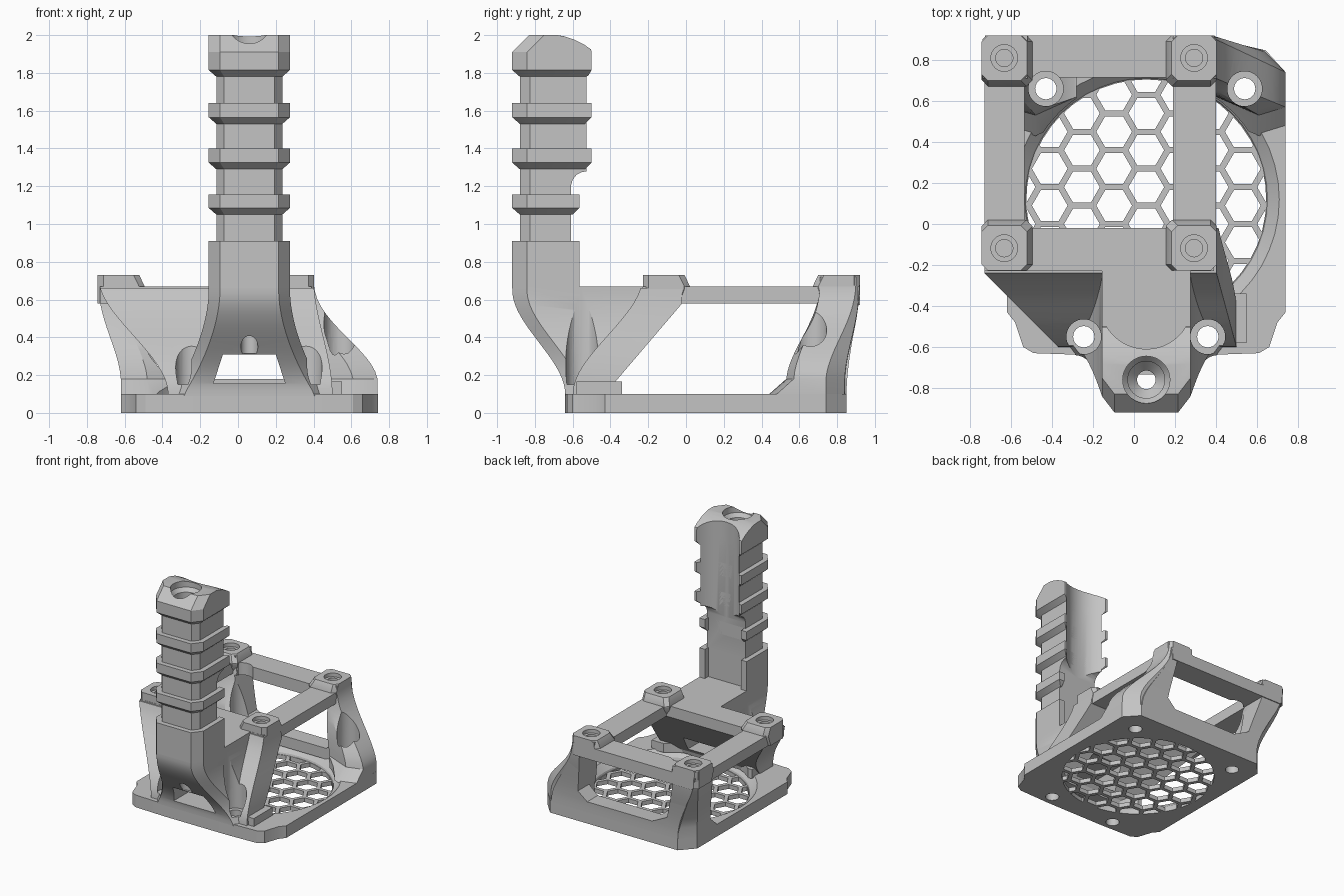
import bpy, bmesh, math

if "Cube" in bpy.data.objects:
    bpy.data.objects.remove(bpy.data.objects["Cube"], do_unlink=True)

grey = bpy.data.materials.new("plain grey")
grey.use_nodes = True
grey.diffuse_color = (0.55, 0.55, 0.55, 1)
grey.node_tree.nodes["Principled BSDF"].inputs["Base Color"].default_value = (0.55, 0.55, 0.55, 1)

CX = 0.06                      # centre line of the tower and fan
FAN = (0.06, 0.12)


def add_loft(bm, sections):
    """Skin equal-length point loops and cap both ends."""
    rings = [[bm.verts.new(p) for p in s] for s in sections]
    n = len(rings[0])
    for a, b in zip(rings, rings[1:]):
        for i in range(n):
            bm.faces.new((a[i], a[(i + 1) % n], b[(i + 1) % n], b[i]))
    bm.faces.new(rings[0][::-1])
    bm.faces.new(rings[-1])


def finish(name, bm):
    bmesh.ops.recalc_face_normals(bm, faces=bm.faces[:])
    mesh = bpy.data.meshes.new(name)
    bm.to_mesh(mesh)
    bm.free()
    mesh.materials.append(grey)
    ob = bpy.data.objects.new(name, mesh)
    bpy.context.collection.objects.link(ob)
    return ob


def loft(name, *stacks):
    bm = bmesh.new()
    for s in stacks:
        add_loft(bm, s)
    return finish(name, bm)


def flat(points, z):
    return [(x, y, z) for x, y in points]


def prism(name, points, z0, z1):
    return loft(name, [flat(points, z0), flat(points, z1)])


def box(name, x0, x1, y0, y1, z0, z1):
    return prism(name, [(x0, y0), (x1, y0), (x1, y1), (x0, y1)], z0, z1)


def circle(x, y, r, n=40):
    return [(x + r * math.cos(math.tau * i / n), y + r * math.sin(math.tau * i / n)) for i in range(n)]


def turned(name, x, y, rz):
    """Round shape from (radius, height) pairs."""
    return loft(name, [flat(circle(x, y, r, 48), z) for r, z in rz])


def boolean(ob, cutter, operation='DIFFERENCE'):
    mod = ob.modifiers.new("cut", 'BOOLEAN')
    mod.operation, mod.solver, mod.object = operation, 'EXACT', cutter
    bpy.context.view_layer.update()
    ev = ob.evaluated_get(bpy.context.evaluated_depsgraph_get())
    mesh = bpy.data.meshes.new_from_object(ev)
    ob.modifiers.clear()
    ob.data = mesh


def mix(a, b, t):
    return a + (b - a) * t


def ease(z, top, bottom):
    t = min(1, max(0, (top - z) / (top - bottom)))
    return t * t * (3 - 2 * t)


def levels(z0, z1, n=14):
    return [mix(z0, z1, i / n) for i in range(n + 1)]


# ---- cutters
screws = [(-0.43, 0.66, 0.11), (0.54, 0.66, 0.11), (-0.245, -0.55, 0.15), (0.36, -0.55, 0.15)]
channels = loft("screw_channels", *[[flat(circle(x, y, 0.085), z), flat(circle(x, y, 0.085), 1.0)]
                                    for x, y, z in screws])
screw_holes = loft("screw_holes", *[[flat(circle(x, y, 0.052, 24), -0.1), flat(circle(x, y, 0.052, 24), 0.4)]
                                    for x, y, z in screws])
airflow = turned("airflow_cutter", *FAN, [(0.6, 0.09), (0.6, 0.575)])
fan_cone = turned("fan_cone", *FAN, [(0.59, 0.035), (0.595, 0.05), (0.65, 0.101), (0.66, 0.11)])
bore = turned("wire_bore", CX, -0.76, [(0.045, 0.315), (0.045, 1.78), (0.09, 1.83),
                                       (0.09, 1.92), (0.115, 1.95), (0.115, 2.1)])
scoop = turned("scoop_cutter", CX, -0.385, [(0.225, 1.2), (0.225, 2.1)])
slot = box("slot_cutter", CX - 0.165, CX + 0.165, -0.61, -0.4, 0.67, 1.25)
tunnel = loft("tunnel_cutter", [[(-0.13, y, 0.155), (0.25, y, 0.155), (0.2, y, 0.31), (-0.08, y, 0.31)]
                                for y in (-1.1, 0.1)])
rear_window = loft("rear_window_cutter", [[(-0.29, y, 0.18), (0.3, y, 0.18), (0.38, y, 0.25),
                                           (0.33, y, 0.57), (-0.52, y, 0.57), (-0.43, y, 0.25)]
                                          for y in (0.45, 1.1)])
hexes = []
for k in range(-4, 5):
    for j in range(-5, 6):
        hx, hy = CX + 0.157 * k, 0.18 * (j + 0.5 * (k % 2))
        if math.hypot(hx - FAN[0], hy - FAN[1]) < 0.66:
            c = circle(hx, hy, 0.087, 6)
            hexes.append([flat(c, -0.1), flat(c, 0.2)])
hex_cutter = loft("hex_cutter", *hexes)
fan_disc = turned("fan_disc", *FAN, [(0.585, -0.05), (0.585, 0.15)])
boolean(hex_cutter, fan_disc, 'INTERSECT')
cutters = [channels, screw_holes, airflow, fan_cone, bore, scoop, slot, tunnel, rear_window, hex_cutter, fan_disc]

parts = []


def part(ob, *cuts):
    for c in cuts:
        boolean(ob, c)
    parts.append(ob)


# ---- base plate with fan grille
half = [(0.27, -0.64), (0.55, -0.63), (0.6, -0.6), (0.64, -0.48), (0.68, -0.43), (0.68, 0.74), (0.58, 0.85)]
outline = [(CX + x, y) for x, y in half] + [(CX - x, y) for x, y in reversed(half)]
part(prism("base_plate", outline, 0, 0.1), fan_cone, hex_cutter, screw_holes)

# ---- rear wall and its spreading legs
wall = []
for z in levels(0.09, 0.67):
    t = ease(z, 0.72, 0.1)
    x0, x1, yo = mix(-0.73, -0.52, t), mix(0.39, 0.63, t ** 1.3), mix(0.92, 0.85, t)
    wall.append(flat([(x0, 0.715), (x1, 0.715), (x1, yo), (x0, yo)], z))
part(loft("rear_wall", wall), rear_window, channels)


def leg(name, top, bottom):
    """Six-sided leg whose three inner points flare forward at the foot."""
    secs = []
    for z in levels(0.18, 0.72)[::-1] + [0.09]:
        t = ease(z, 0.72, 0.16) ** 1.3
        foot = 0.1 if z < 0.1 else 0
        secs.append(flat([(mix(a[0], b[0], t), mix(a[1], b[1], t) - (foot if i < 3 else 0))
                          for i, (a, b) in enumerate(zip(top, bottom))], z))
    part(loft(name, secs), airflow, rear_window, channels, screw_holes)


leg("rear_left_leg",
    [(0.19, 0.71), (0.3, 0.71), (0.4, 0.71), (0.4, 0.9), (0.38, 0.92), (0.19, 0.92)],
    [(0.4, 0.62), (0.61, 0.53), (0.74, 0.57), (0.74, 0.74), (0.64, 0.84), (0.4, 0.85)])
leg("rear_right_leg",
    [(-0.52, 0.71), (-0.63, 0.71), (-0.74, 0.71), (-0.74, 0.9), (-0.72, 0.92), (-0.52, 0.92)],
    [(-0.28, 0.62), (-0.48, 0.53), (-0.62, 0.57), (-0.62, 0.74), (-0.52, 0.85), (-0.28, 0.85)])

# ---- front web sweeping down from the top frame
web = []
for z in levels(0.09, 0.66):
    t = ease(z, 0.72, 0.1)
    yf, yr = mix(-0.23, -0.6, t), -0.02 - 0.35 * max(0, 0.58 - z) / 0.41
    x0, x1 = mix(-0.74, -0.37, t), mix(0.4, 0.5, t)
    web.append(flat([(x0, yf), (x1, yf), (x1, yr), (x0, yr)], z))
part(loft("front_web", web), tunnel, channels, screw_holes)
for name, x0, x1 in (("front_left_pad", 0.28, 0.55), ("front_right_pad", -0.36, -0.16)):
    part(box(name, x0, x1, -0.58, -0.34, 0.09, 0.165), airflow, channels, screw_holes, tunnel)

# ---- top frame
part(box("right_rail", -0.73, -0.535, -0.1, 0.8, 0.58, 0.67))
part(box("left_rail", 0.19, 0.4, -0.1, 0.8, 0.58, 0.67))
part(box("rear_rail", -0.7, 0.38, 0.715, 0.92, 0.57, 0.67), channels)
part(box("front_rail", -0.73, 0.39, -0.23, -0.02, 0.58, 0.67))


def boss_outline(bx, by, inx, iny, grow, h=0.11, c=0.03):
    """Square with cut corners; the sides facing the frame centre grow."""
    signs = [(-1, -1, 0, c), (-1, -1, c, 0), (1, -1, c, 0), (1, -1, 0, c),
             (1, 1, 0, c), (1, 1, c, 0), (-1, 1, c, 0), (-1, 1, 0, c)]
    return [(bx + sx * (h - u + (grow if sx == inx else 0)),
             by + sy * (h - v + (grow if sy == iny else 0))) for sx, sy, u, v in signs]


for side, bx, inx in (("left", 0.293, -1), ("right", -0.633, 1)):
    for end, by, iny in (("rear", 0.81, -1), ("front", -0.118, 1)):
        stack = [(0.0, 0.58), (0.028, 0.66), (0.028, 0.672), (0.0, 0.73)]
        boss = loft(end + "_" + side + "_boss", [flat(boss_outline(bx, by, inx, iny, g), z) for g, z in stack])
        pilot = turned("pilot", bx, by, [(0.042, 0.66), (0.042, 0.7), (0.065, 0.7), (0.065, 0.8)])
        part(boss, pilot)
        cutters.append(pilot)
        for p in parts:      # carry the pilot hole into the leg below
            if p.name == "rear_" + side + "_leg" and end == "rear":
                boolean(p, pilot)


# ---- tower
def section(z, hx, yf, yr, c=0.06):
    side = [(hx, yr), (hx, yf + c * 1.3), (hx - c, yf)]
    return flat([(CX + x, y) for x, y in side] + [(CX - x, y) for x, y in reversed(side)], z)


skirt = []
for z in levels(0.09, 0.67, 18):
    t = min(1, max(0, (0.65 - z) / 0.55))
    skirt.append(section(z, 0.215 + 0.19 * t ** 1.8, mix(-0.92, -0.64, ease(z, 0.65, 0.1)),
                         mix(-0.228, -0.42, t)))
part(loft("tower_skirt", skirt), tunnel, channels, screw_holes, bore)
part(loft("tower_base", [section(0.66, 0.215, -0.92, -0.565), section(0.91, 0.215, -0.92, -0.565)]), slot, bore)

back = [(0.9, -0.61), (1.2, -0.61), (1.235, -0.6), (1.26, -0.58), (1.275, -0.55), (1.28, -0.52), (1.85, -0.52)]
part(loft("tower_column", [section(z, 0.175, -0.88, y, 0.042) for z, y in back]), scoop, bore)

for i, (z0, z1, rear, cut) in enumerate([(1.05, 1.155, -0.565, slot), (1.29, 1.4, -0.5, scoop),
                                         (1.53, 1.64, -0.5, scoop)]):
    ring = [section(z0, 0.175, -0.88, rear - 0.035, 0.042), section(z0 + 0.035, 0.215, -0.92, rear),
            section(z1, 0.215, -0.92, rear)]
    part(loft("tower_ring_%d" % (i + 1), ring), cut, bore)

cap = [(1.78, -0.88, -0.52), (1.815, -0.92, -0.5), (1.91, -0.92, -0.5), (1.925, -0.905, -0.503),
       (1.95, -0.88, -0.54), (1.975, -0.855, -0.59), (1.992, -0.838, -0.64), (2.0, -0.83, -0.68)]
part(loft("tower_cap", [section(z, 0.175 if z < 1.8 else 0.215, f, r, 0.042 if z < 1.8 else 0.06)
                        for z, f, r in cap]), scoop, bore)

# ---- tidy up and shade
for c in cutters:
    bpy.data.objects.remove(c, do_unlink=True)
bpy.ops.object.select_all(action='DESELECT')
for p in parts:
    p.select_set(True)
bpy.context.view_layer.objects.active = parts[0]
bpy.ops.object.shade_smooth_by_angle(angle=math.radians(28))
